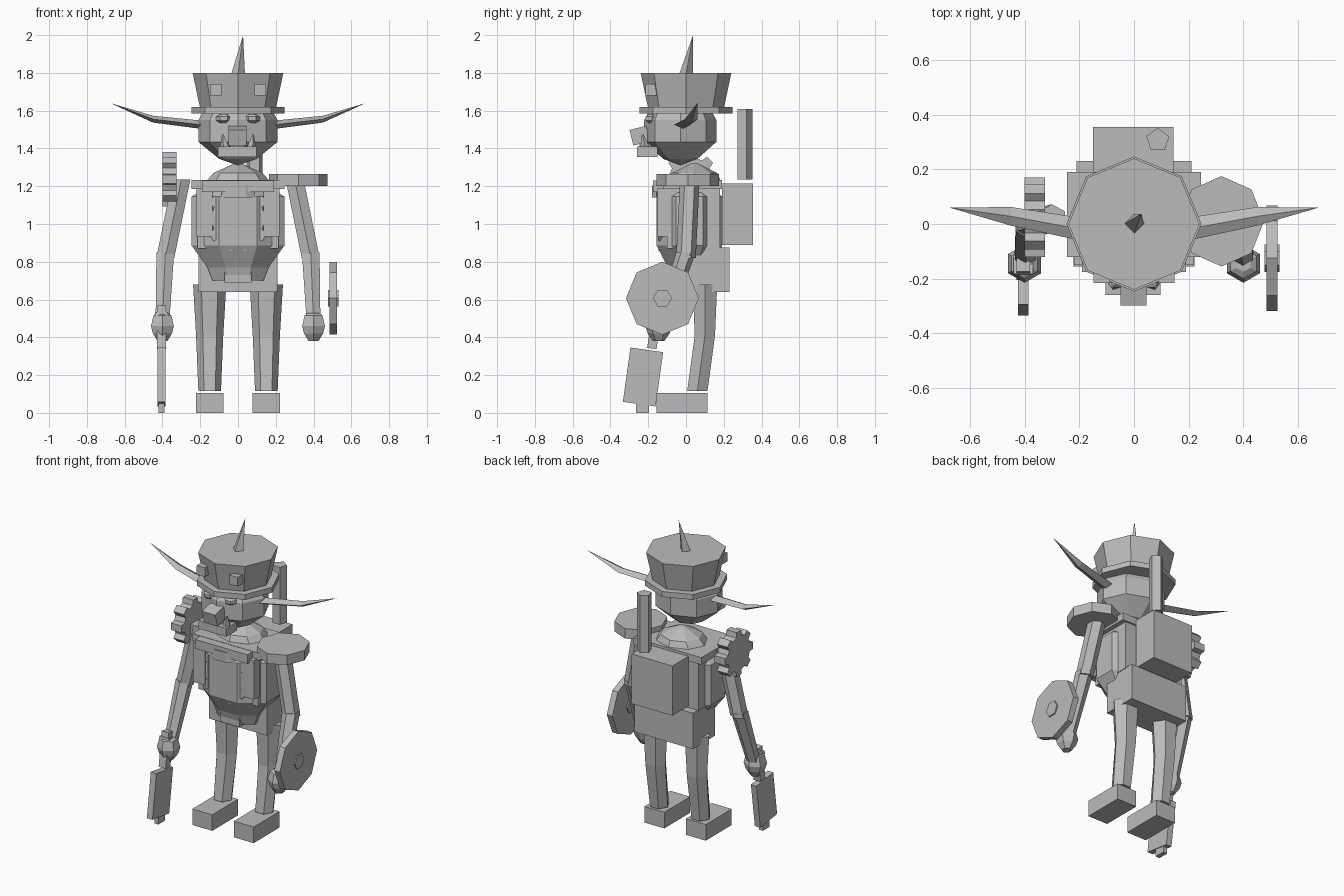
import bpy, bmesh, math
from mathutils import Vector, Matrix

if "Cube" in bpy.data.objects:
    bpy.data.objects.remove(bpy.data.objects["Cube"])

grey = bpy.data.materials.new("iron_grey")
grey.diffuse_color = (0.5, 0.5, 0.5, 1)
grey.use_nodes = True
grey.node_tree.nodes["Principled BSDF"].inputs["Base Color"].default_value = grey.diffuse_color


def finish(name, bm):
    bmesh.ops.recalc_face_normals(bm, faces=bm.faces)
    me = bpy.data.meshes.new(name)
    bm.to_mesh(me)
    bm.free()
    me.materials.append(grey)
    ob = bpy.data.objects.new(name, me)
    bpy.context.collection.objects.link(ob)
    return ob


def box(name, x0, x1, y0, y1, z0, z1, tilt=0):
    """Box from extents, tilted about the x axis through its centre."""
    bm = bmesh.new()
    c = Vector(((x0 + x1) / 2, (y0 + y1) / 2, (z0 + z1) / 2))
    m = Matrix.Translation(c) @ Matrix.Rotation(math.radians(tilt), 4, 'X') \
        @ Matrix.Diagonal((x1 - x0, y1 - y0, z1 - z0, 1))
    bmesh.ops.create_cube(bm, size=1, matrix=m)
    return finish(name, bm)


def loft(name, rings, sides=8, turn=0.0, axis='Z', mirror=False):
    """Skin polygon rings (x, y, z, ra, rb) lying across the given axis."""
    bm = bmesh.new()
    loops = []
    for x, y, z, ra, rb in rings:
        loop = []
        for i in range(sides):
            t = math.tau * (i + turn) / sides
            a, b = ra * math.cos(t), rb * math.sin(t)
            off = (a, b, 0) if axis == 'Z' else (0, a, b)
            p = Vector((x, y, z)) + Vector(off)
            if mirror:
                p.x = -p.x
            loop.append(bm.verts.new(p))
        loops.append(loop)
    for l0, l1 in zip(loops, loops[1:]):
        for i in range(sides):
            j = (i + 1) % sides
            bm.faces.new((l0[i], l0[j], l1[j], l1[i]))
    bm.faces.new(loops[0])
    bm.faces.new(loops[-1])
    bmesh.ops.remove_doubles(bm, verts=bm.verts, dist=0.0005)
    return finish(name, bm)


def gear(name, centre, r_in, r_out, teeth, thick, axis):
    """Toothed wheel with its flat sides facing along x or y."""
    bm = bmesh.new()
    rings = []
    for side in (-0.5, 0.5):
        ring = []
        for i in range(teeth):
            for f, r in ((-.32, r_in), (-.2, r_out), (.2, r_out), (.32, r_in)):
                t = math.tau * (i + f) / teeth
                a, b, d = r * math.cos(t), r * math.sin(t), side * thick
                off = (d, a, b) if axis == 'X' else (a, d, b)
                ring.append(bm.verts.new(Vector(centre) + Vector(off)))
        rings.append(ring)
    n = len(rings[0])
    for i in range(n):
        j = (i + 1) % n
        bm.faces.new((rings[0][i], rings[0][j], rings[1][j], rings[1][i]))
    for ring in rings:
        bm.faces.new(ring)
    return finish(name, bm)


# Hat with brim and spike
loft("hat_crown", [(0, 0, 1.61, .20, .20), (0, 0, 1.80, .24, .24)])
loft("hat_brim", [(0, 0, 1.585, .247, .247), (0, 0, 1.62, .247, .247)])
loft("hat_spike", [(0, 0, 1.79, .037, .037), (.027, .037, 2.0, 0, 0)], 4)

# Head
hy = -.03
loft("head", [(0, hy, z, r, r * .91) for z, r in
              ((1.31, 0), (1.345, .10), (1.435, .21), (1.55, .21), (1.60, .18))])
box("nose", -.05, .045, -.29, -.20, 1.425, 1.51, 14)
box("nose_bridge", -.04, .035, -.245, -.18, 1.40, 1.44)
box("jaw", -.105, .097, -.26, -.15, 1.355, 1.41)

# Shoulders-to-feet parts repeated on both sides
for side, mir in (("right", False), ("left", True)):
    s = -1 if mir else 1

    def sbox(name, a, b, *rest):
        return box(name + "_" + side, min(s * a, s * b), max(s * a, s * b), *rest)

    loft("ear_" + side, [(.19, -.02, 1.525, .042, .022),
                         (.45, .028, 1.555, .034, .018),
                         (.675, .06, 1.64, 0, 0)], 4, 0, 'X', mir)
    loft("eye_" + side, [(.075, -.18, z, r, r * .95) for z, r in
                         ((1.535, .022), (1.548, .041), (1.568, .041), (1.58, .022))],
         6, 0, 'Z', mir)
    loft("tusk_" + side, [(.068, -.215, 1.40, .028, .028),
                          (.08, -.23, 1.475, .004, .004)], 5, 0, 'Z', mir)
    sbox("hat_rivet", .088, .148, -.215, -.155, 1.68, 1.74)
    sbox("chest_strap", .135, .22, -.15, -.09, .935, 1.19)
    # Arms and hands
    loft("upper_arm_" + side, [(.385, 0, .82, .055, .052),
                               (.30, .02, 1.235, .055, .052)], 6, 0.5, 'Z', mir)
    loft("forearm_" + side, [(.40, -.125, .48, .042, .042),
                             (.385, 0, .85, .054, .052)], 6, 0.5, 'Z', mir)
    loft("hand_" + side, [(.40, -.145, z, r, r) for z, r in
                          ((.38, .03), (.42, .058), (.46, .07), (.515, .055), (.53, .03))],
         6, 0.5, 'Z', mir)
    # Legs and feet
    loft("leg_" + side, [(.15, .06, .115, .06, .062), (.15, .10, .41, .072, .062),
                         (.15, .10, .68, .088, .075)], 6, 0, 'Z', mir)
    sbox("foot", .078, .222, -.155, .113, 0, .105)

# Torso
k = 1 / math.cos(math.pi / 8)
loft("torso", [(0, .018, z, .245 * k * f, .173 * k * f) for z, f in
               ((.70, .55), (.77, .66), (.885, 1), (1.145, 1), (1.205, .65))], 8, 0.5)
box("chest", -.215, .215, -.10, .18, .87, 1.20)
box("shoulder_plate", -.245, .245, -.12, .19, 1.185, 1.232)
box("collar_plate", -.19, .19, -.175, -.06, 1.17, 1.23)
loft("neck", [(0, .045, 1.225, .17, .14), (0, .045, 1.27, .13, .12),
              (0, .045, 1.32, .02, .02)])
gear("chest_gear", (0, -.125, 1.03), .14, .175, 10, .04, 'Y')
loft("belly_plate_gear_cap", [(0, -.155, 1.14, .09, .03), (0, -.155, 1.205, .08, .03)], 6)

# Pelvis and buckle
box("pelvis", -.21, .21, 0, .23, .64, .875)
box("buckle", -.072, .072, -.085, .02, .69, .775)

# Backpack and chimney
box("backpack", -.15, .145, .19, .355, .89, 1.215)
loft("chimney", [(.087, .307, 1.235, .044, .044), (.087, .307, 1.61, .044, .044)],
     5, 0.25)

# Shoulder armour: flat plate on one side, gear on the other
loft("shoulder_disc", [(.32, .01, 1.20, .155, .165), (.32, .01, 1.265, .155, .165)])
gear("shoulder_gear", (-.363, .025, 1.237), .115, .147, 8, .075, 'X')

# Shield
loft("shield", [(.485, -.125, .607, .193, .193), (.525, -.125, .607, .193, .193)],
     8, 0, 'X')
loft("shield_boss", [(.477, -.125, .607, .05, .05), (.533, -.125, .607, .05, .05)],
     6, 0, 'X')

# Cleaver
box("cleaver_handle", -.43, -.38, -.19, -.14, .34, .565, -8)
box("cleaver_guard", -.44, -.37, -.185, -.115, .505, .53, -8)
box("cleaver_blade", -.425, -.385, -.315, -.14, .045, .335, -8)
box("cleaver_tip", -.42, -.39, -.265, -.195, 0, .06)
